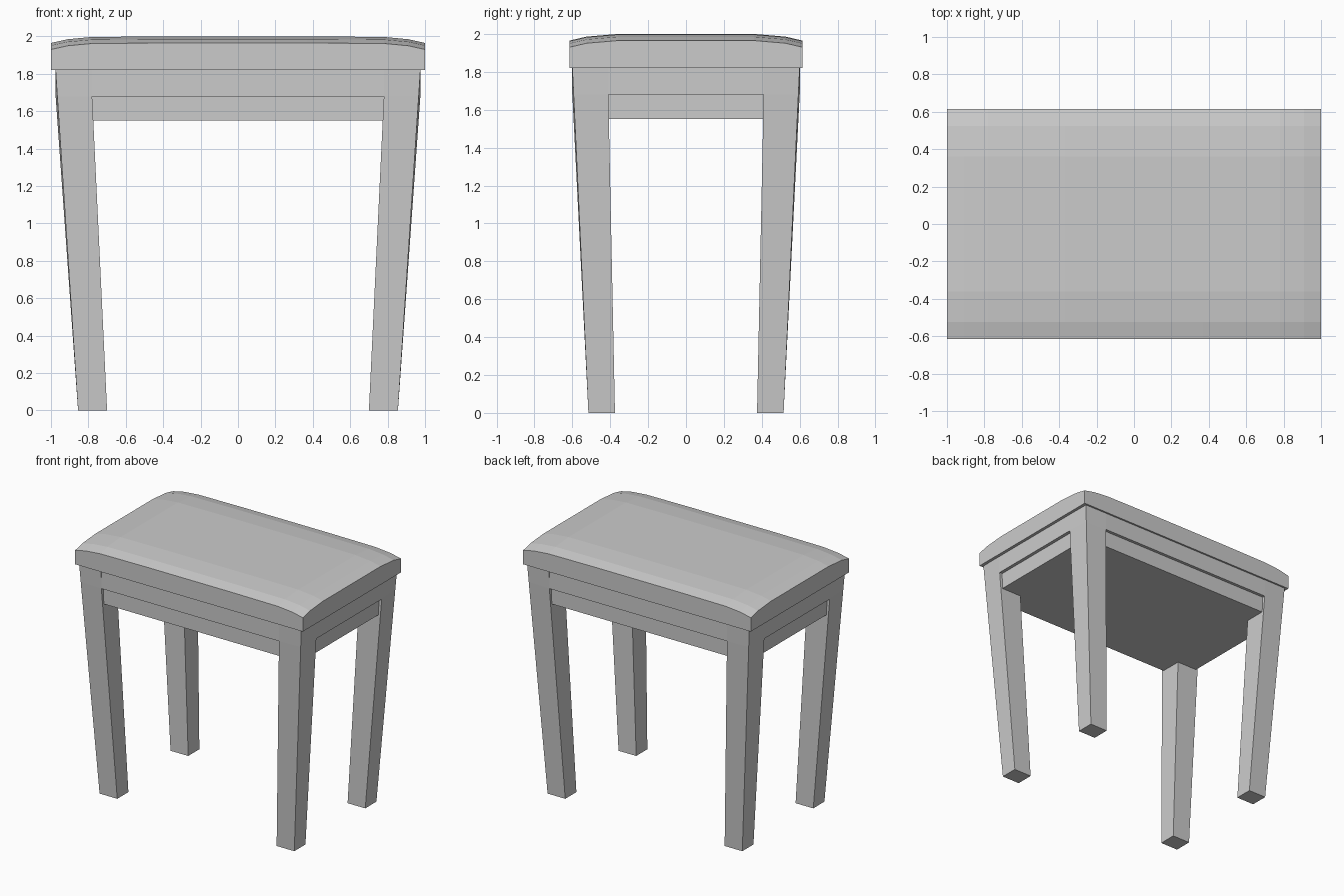
import bpy, bmesh

if "Cube" in bpy.data.objects:
    bpy.data.objects.remove(bpy.data.objects["Cube"])


def make_object(name, bm):
    bmesh.ops.recalc_face_normals(bm, faces=bm.faces)
    mesh = bpy.data.meshes.new(name)
    bm.to_mesh(mesh)
    bm.free()
    obj = bpy.data.objects.new(name, mesh)
    bpy.context.collection.objects.link(obj)
    return obj


def mirror(obj, x, y):
    mod = obj.modifiers.new("Mirror", 'MIRROR')
    mod.use_axis = (x, y, False)
    mod.use_clip = False
    mod.use_mirror_merge = False


def box(name, x0, x1, y0, y1, z0, z1):
    bm = bmesh.new()
    bmesh.ops.create_cube(bm, size=1)
    for v in bm.verts:
        v.co = ((x0 + x1) / 2 + v.co.x * (x1 - x0),
                (y0 + y1) / 2 + v.co.y * (y1 - y0),
                (z0 + z1) / 2 + v.co.z * (z1 - z0))
    return make_object(name, bm)


# Padded seat: straight sides, top crowned in both directions
def symmetric(profile):
    return [(-p, d) for p, d in reversed(profile)] + profile


bm = bmesh.new()
xs = symmetric([(0.37, 0.0), (0.78, 0.003), (0.91, 0.015), (1.0, 0.035)])
ys = symmetric([(0.36, 0.0), (0.525, 0.014), (0.615, 0.035)])
grid = [[bm.verts.new((x, y, 2.0 - dx - dy)) for y, dy in ys] for x, dx in xs]
for i in range(len(xs) - 1):
    for j in range(len(ys) - 1):
        bm.faces.new((grid[i][j], grid[i + 1][j], grid[i + 1][j + 1], grid[i][j + 1]))
rim = [e for e in bm.edges if e.is_boundary]
ext = bmesh.ops.extrude_edge_only(bm, edges=rim)["geom"]
for v in ext:
    if isinstance(v, bmesh.types.BMVert):
        v.co.z = 1.82
bmesh.ops.holes_fill(bm, edges=[e for e in bm.edges if e.is_boundary], sides=0)
make_object("seat", bm)

# Tapered legs: outer corner runs straight, inner edges stay flush with the rails
bm = bmesh.new()
sections = [
    [(0.70, 0.375), (0.855, 0.375), (0.855, 0.515), (0.70, 0.515), 0.0],
    [(0.78, 0.41), (0.975, 0.41), (0.966, 0.593), (0.78, 0.60), 1.68],
    [(0.78, 0.41), (0.977, 0.41), (0.975, 0.60), (0.78, 0.602), 1.82],
]
rings = [[bm.verts.new((x, y, s[4])) for x, y in s[:4]] for s in sections]
for a, b in zip(rings, rings[1:]):
    for k in range(4):
        n = (k + 1) % 4
        bm.faces.new((a[k], a[n], b[n], b[k]))
bm.faces.new(rings[0])
bm.faces.new(rings[-1])
mirror(make_object("legs", bm), True, True)

# Rails flush with the legs
mirror(box("long_rails", -0.78, 0.78, 0.56, 0.601, 1.68, 1.82), False, True)
mirror(box("short_rails", 0.935, 0.976, -0.41, 0.41, 1.68, 1.82), True, False)

# Recessed storage box under the seat
box("under_box", -0.95, 0.95, -0.577, 0.577, 1.55, 1.81)
